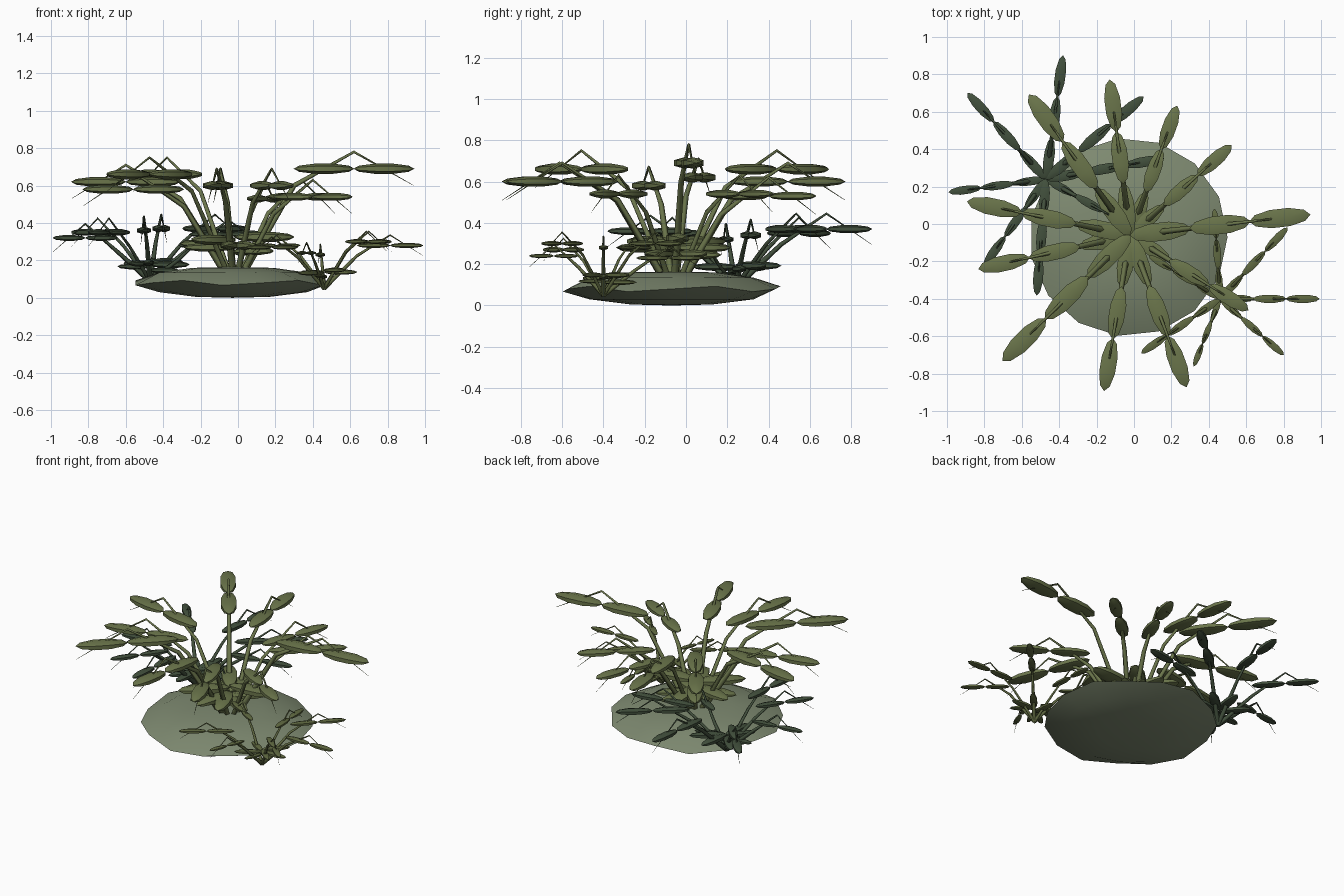
import bpy, bmesh, math
from mathutils import Vector, Matrix

old = bpy.data.objects.get("Cube")
if old:
    bpy.data.objects.remove(old, do_unlink=True)


def make_material(name, rgb):
    mat = bpy.data.materials.new(name)
    mat.use_nodes = True
    color = (*rgb, 1)
    mat.diffuse_color = color
    shader = next(n for n in mat.node_tree.nodes if n.type == 'BSDF_PRINCIPLED')
    shader.inputs["Base Color"].default_value = color
    shader.inputs["Roughness"].default_value = 0.9
    return mat


def finish(name, bm, mat):
    bmesh.ops.recalc_face_normals(bm, faces=bm.faces)
    mesh = bpy.data.meshes.new(name)
    bm.to_mesh(mesh)
    bm.free()
    obj = bpy.data.objects.new(name, mesh)
    bpy.context.collection.objects.link(obj)
    mesh.materials.append(mat)
    bpy.ops.object.select_all(action='DESELECT')
    obj.select_set(True)
    bpy.context.view_layer.objects.active = obj
    bpy.ops.object.shade_smooth_by_angle(angle=math.radians(50))
    return obj


def build_mound(center, mat):
    """Low dome with an uneven rim and a shallow underside."""
    profile = [(0.22, 0.16), (0.4, 0.135), (0.53, 0.08), (0.4, 0.03), (0.2, 0.005)]
    sides = 15
    bm = bmesh.new()
    rings = []
    for index, (radius, height) in enumerate(profile):
        ring = []
        for s in range(sides):
            a = math.tau * s / sides
            wave = 0.015 * math.sin(5 * a) if index == 2 else 0
            ring.append(bm.verts.new((center.x + radius * math.cos(a),
                                      center.y + radius * math.sin(a), height + wave)))
        rings.append(ring)
    for upper, lower in zip(rings, rings[1:]):
        for s in range(sides):
            t = (s + 1) % sides
            bm.faces.new((upper[s], upper[t], lower[t], lower[s]))
    for ring, height in ((rings[0], 0.165), (rings[-1], 0)):
        pole = bm.verts.new((center.x, center.y, height))
        for s in range(sides):
            bm.faces.new((ring[s], ring[(s + 1) % sides], pole))
    finish("mound", bm, mat)


def add_leaf(bm, start, end, ratio, depth):
    """Flattened level low-poly leaf centred on one stem segment."""
    flat = Vector((end.x - start.x, end.y - start.y, 0))
    length = flat.length * 1.02
    width = length * ratio
    place = (Matrix.Translation((start + end) / 2)
             @ Matrix.Rotation(math.atan2(flat.y, flat.x), 4, 'Z')
             @ Matrix.Diagonal((length / 2, width / 2, width * depth / 2, 1))
             @ Matrix.Rotation(math.pi / 2, 4, 'Y')
             @ Matrix.Rotation(math.pi / 2, 4, 'Z'))
    bmesh.ops.create_uvsphere(bm, u_segments=6, v_segments=5, radius=1, matrix=place)


def build_clump(name, base, fronds, ratio, depth, rise, thickness, mat):
    """Each frond is a bent three-segment stem with one leaf per segment."""
    curve = bpy.data.curves.new(name + "_stems", 'CURVE')
    curve.dimensions = '3D'
    curve.bevel_depth = thickness
    curve.bevel_resolution = 0
    curve.use_fill_caps = True
    curve.materials.append(mat)
    leaves = bmesh.new()
    for x, y, level in fronds:
        tip = Vector((x, y, level - rise))
        knee = base.lerp(tip, 1 / 3)
        knee.z = level - rise
        peak = base.lerp(tip, 2 / 3)
        peak.z = level + rise
        path = [base, knee, peak, tip]
        spline = curve.splines.new('POLY')
        spline.points.add(len(path) - 1)
        for index, (point, co) in enumerate(zip(spline.points, path)):
            point.co = (*co, 1)
            point.radius = 1 - index * 0.32
        for start, end in zip(path, path[1:]):
            add_leaf(leaves, start, end, ratio, depth)
    stems = bpy.data.objects.new(name + "_stems", curve)
    bpy.context.collection.objects.link(stems)
    finish(name + "_leaves", leaves, mat)


stone = make_material("grey green mound", (0.21, 0.255, 0.165))
olive = make_material("olive leaf", (0.145, 0.178, 0.07))
moss = make_material("moss leaf", (0.115, 0.14, 0.052))
dark = make_material("dark green leaf", (0.054, 0.08, 0.046))

build_mound(Vector((-0.03, -0.07, 0)), stone)

# Frond rows: tip x, tip y, leaf height
large = [(.94, .05, .69), (.52, .42, .54), (.23, .63, .53), (-.13, .77, .6),
         (-.56, .69, .66), (-.89, .12, .62), (-.83, -.24, .58), (-.7, -.73, .66),
         (-.16, -.89, .6), (.28, -.87, .6), (.61, -.46, .54)]
back = [(-.38, .9, .37), (-.89, .7, .35), (-.99, .17, .32), (-.8, -.22, .35),
        (-.52, -.38, .36), (.05, .68, .37), (.16, .35, .34), (-.01, -.02, .28)]
front = [(.82, -.02, .3), (.99, -.4, .28), (.8, -.7, .3), (.32, -.76, .24),
         (.04, -.69, .27), (.43, .08, .23), (.08, -.17, .28)]

build_clump("large_fern", Vector((-0.02, -0.06, 0.05)), large, 0.36, 0.48, 0.09, 0.02, olive)
build_clump("back_fern", Vector((-0.47, 0.24, 0.09)), back, 0.3, 0.6, 0.075, 0.016, dark)
build_clump("front_fern", Vector((0.46, -0.4, 0.05)), front, 0.29, 0.55, 0.055, 0.012, moss)
